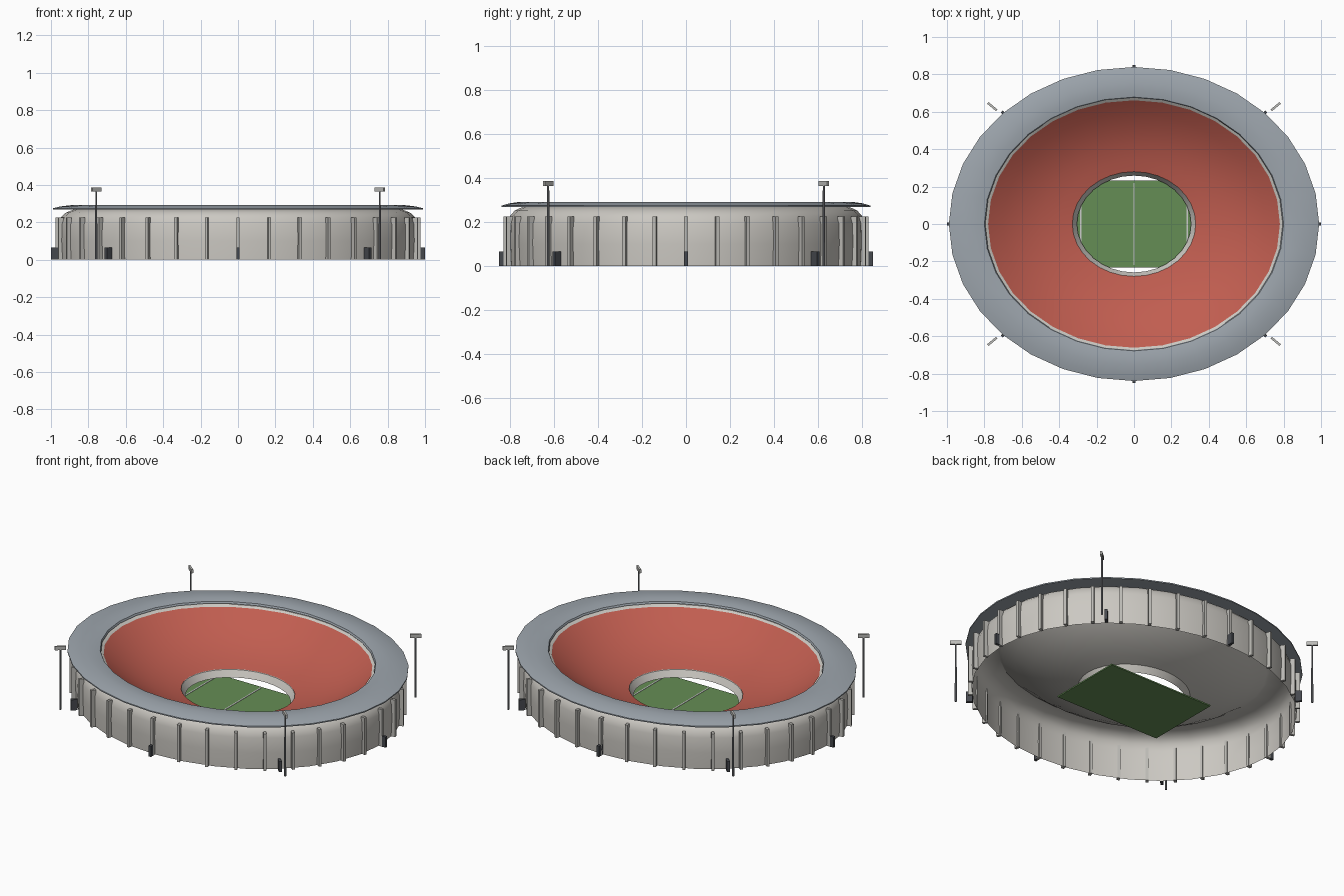
import bpy, bmesh, math
from mathutils import Matrix

if "Cube" in bpy.data.objects:
    bpy.data.objects.remove(bpy.data.objects["Cube"])

ASPECT = 0.848   # depth / width of the oval plan
SEGS = 32


def material(name, rgb):
    m = bpy.data.materials.new(name)
    m.diffuse_color = (*rgb, 1)
    m.use_nodes = True
    m.node_tree.nodes["Principled BSDF"].inputs["Base Color"].default_value = m.diffuse_color
    return m


concrete = material("concrete", (0.60, 0.58, 0.54))
rib_grey = material("rib_grey", (0.50, 0.49, 0.46))
red = material("seat_red", (0.53, 0.11, 0.08))
metal = material("roof_metal", (0.34, 0.38, 0.42))
dark = material("dark_metal", (0.06, 0.065, 0.075))
steel = material("steel", (0.22, 0.23, 0.25))
lamp = material("lamp_grey", (0.5, 0.5, 0.48))
grass = material("grass", (0.13, 0.27, 0.09))
white = material("line_white", (0.8, 0.8, 0.8))


def finish(name, bm, mat, smooth=None):
    bmesh.ops.recalc_face_normals(bm, faces=bm.faces)
    me = bpy.data.meshes.new(name)
    bm.to_mesh(me)
    bm.free()
    me.materials.append(mat)
    ob = bpy.data.objects.new(name, me)
    bpy.context.collection.objects.link(ob)
    if smooth:
        bpy.ops.object.select_all(action='DESELECT')
        ob.select_set(True)
        bpy.context.view_layer.objects.active = ob
        bpy.ops.object.shade_smooth_by_angle(angle=math.radians(smooth))
    return ob


def oval_lathe(name, profile, mat, closed=False, smooth=35):
    """Sweep an (r, z) profile around the oval plan."""
    bm = bmesh.new()
    rings = []
    for r, z in profile:
        rings.append([bm.verts.new((r * math.cos(a), r * ASPECT * math.sin(a), z))
                      for a in (math.tau * i / SEGS for i in range(SEGS))])
    pairs = list(zip(rings, rings[1:]))
    if closed:
        pairs.append((rings[-1], rings[0]))
    for p, q in pairs:
        for i in range(SEGS):
            j = (i + 1) % SEGS
            bm.faces.new((p[i], p[j], q[j], q[i]))
    return finish(name, bm, mat, smooth)


def add_box(bm, center, size, angle=0):
    mat = (Matrix.Translation(center) @ Matrix.Rotation(angle, 4, 'Z')
           @ Matrix.Diagonal((*size, 1)))
    bmesh.ops.create_cube(bm, size=1, matrix=mat)


def radial_boxes(name, count, r, size, mat):
    """Boxes standing on the ground around the oval, long side radial."""
    bm = bmesh.new()
    for i in range(count):
        a = math.tau * i / count
        add_box(bm, (r * math.cos(a), r * ASPECT * math.sin(a), size[2] / 2), size, a)
    return finish(name, bm, mat)


# Concrete shell: outer wall, rim, bowl underside and pit wall
bowl = [(0.78, 0.258), (0.70, 0.203), (0.60, 0.150), (0.50, 0.110), (0.40, 0.083), (0.33, 0.068)]
oval_lathe("stadium_shell",
           [(0.955, 0), (0.960, 0.10), (0.958, 0.19), (0.945, 0.228), (0.92, 0.252),
            (0.88, 0.268), (0.80, 0.270)] + bowl + [(0.305, 0.03)], concrete)

# Red seating laid just above the bowl
oval_lathe("seating_bowl", [(r, z + 0.004) for r, z in bowl], red)

# Roof ring
oval_lathe("roof_ring",
           [(0.99, 0.268), (0.99, 0.275), (0.95, 0.285), (0.89, 0.292),
            (0.84, 0.292), (0.80, 0.286), (0.795, 0.275), (0.88, 0.270)],
           metal, closed=True)

# Facade ribs and entrance gates
radial_boxes("facade_ribs", 36, 0.963, (0.028, 0.016, 0.225), rib_grey)
radial_boxes("entrance_gates", 8, 0.981, (0.038, 0.016, 0.065), dark)

# Pitch with its lines
bm = bmesh.new()
add_box(bm, (0, 0, 0.006), (0.71, 0.465, 0.008))
finish("pitch", bm, grass)
bm = bmesh.new()
for x in (-0.285, 0, 0.285):
    add_box(bm, (x, 0, 0.0105), (0.008, 0.44, 0.003))
finish("pitch_lines", bm, white)

# Four floodlights
poles, heads = bmesh.new(), bmesh.new()
for sx in (-1, 1):
    for sy in (-1, 1):
        x, y = 0.758 * sx, 0.628 * sy
        bmesh.ops.create_cone(poles, cap_ends=True, segments=8, radius1=0.006, radius2=0.005,
                              depth=0.37, matrix=Matrix.Translation((x, y, 0.185)))
        add_box(heads, (x, y, 0.375), (0.062, 0.012, 0.022), math.atan2(y, x))
finish("floodlight_poles", poles, steel, 40)
finish("floodlight_heads", heads, lamp)
